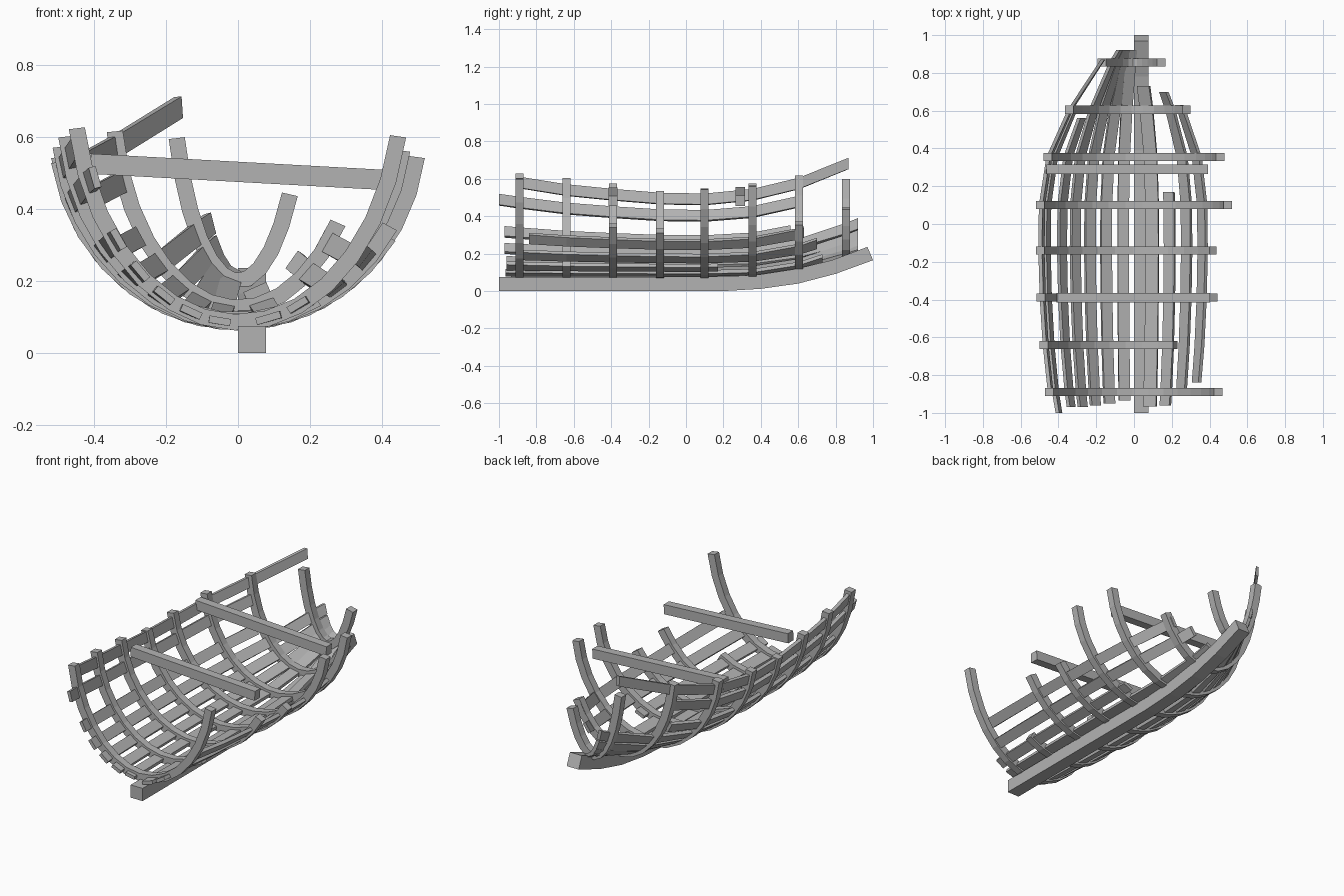
import bpy, bmesh, math
from mathutils import Vector

if "Cube" in bpy.data.objects:
    bpy.data.objects.remove(bpy.data.objects["Cube"])

wood = bpy.data.materials.new("weathered_grey_wood")
wood.diffuse_color = (0.45, 0.45, 0.45, 1)
wood.use_nodes = True
wood.node_tree.nodes["Principled BSDF"].inputs["Base Color"].default_value = wood.diffuse_color

# Hull stations: y, half breadth, height scale, height of the bottom
STATIONS = [(-1.0, .435, .68, .085), (-.89, .455, .653, .085), (-.64, .482, .60, .085),
            (-.39, .498, .567, .085), (-.14, .505, .54, .085), (.1, .502, .534, .085),
            (.355, .462, .56, .09), (.605, .348, .594, .125), (.855, .183, .627, .20),
            (.95, .10, .64, .235)]


def hull(y):
    for a, b in zip(STATIONS, STATIONS[1:]):
        if y <= b[0]:
            f = (y - a[0]) / (b[0] - a[0])
            return [p + (q - p) * f for p, q in zip(a[1:], b[1:])]
    return STATIONS[-1][1:]


def frame(y, deg):
    """Point on the hull, with the tangent around it and the outward normal."""
    w, h, z0 = hull(y)
    t = math.radians(deg)
    point = Vector((w * math.sin(t), y, z0 + h * (1 - math.cos(t))))
    tangent = Vector((w * math.cos(t), 0, h * math.sin(t))).normalized()
    return point, tangent, Vector((tangent.z, 0, -tangent.x))


def loft(name, rings):
    """Closed solid through rings of four corners."""
    bm = bmesh.new()
    rows = [[bm.verts.new(c) for c in r] for r in rings]
    for a, b in zip(rows, rows[1:]):
        for i in range(4):
            j = (i + 1) % 4
            bm.faces.new((a[i], a[j], b[j], b[i]))
    bm.faces.new(rows[0])
    bm.faces.new(rows[-1])
    bmesh.ops.recalc_face_normals(bm, faces=bm.faces)
    mesh = bpy.data.meshes.new(name)
    bm.to_mesh(mesh)
    bm.free()
    mesh.materials.append(wood)
    obj = bpy.data.objects.new(name, mesh)
    bpy.context.collection.objects.link(obj)
    return obj


def corners(c, u, v):
    return [c - u - v, c + u - v, c + u + v, c - u + v]


def rib(name, y, left, right):
    n = max(6, round((left + right) / 11))
    rings = []
    for i in range(n + 1):
        p, t, nrm = frame(y, -left + (left + right) * i / n)
        rings.append(corners(p, nrm * .0225, Vector((0, .0215, 0))))
    loft(name, rings)


def plank(name, deg, y0, y1, width=.06, thick=.02):
    ys = [y0] + [s[0] for s in STATIONS if y0 + .02 < s[0] < y1 - .02] + [y1]
    rings = []
    for y in ys:
        p, t, nrm = frame(y, deg)
        rings.append(corners(p, t * width / 2, nrm * thick / 2))
    loft(name, rings)


# Keel, curving up at the bow: bottom y, z and top y, z
keel = [(-1, 0, -1, .075), (.2, 0, .2, .077), (.4, .012, .39, .088), (.6, .04, .585, .118),
        (.8, .092, .78, .165), (1, .165, .97, .236)]
loft("keel", [[(0, yb, zb), (.078, yb, zb), (.078, yt, zt), (0, yt, zt)]
              for yb, zb, yt, zt in keel])

# Ribs: position, left end angle, right end angle (short ones are broken off)
RIBS = [(-.89, 80, 78), (-.64, 82, 27), (-.39, 82, 58), (-.14, 80, 56),
        (.1, 82, 82), (.355, 82, 81), (.605, 80, 53), (.855, 68.5, 52)]
for i, (y, l, r) in enumerate(RIBS):
    rib(f"rib_{i + 1}", y, l, r)

# Planks: angle around the hull (negative is left), start and end
PLANKS = [(-76, -.87, .87), (-66, -1, .61), (-49, -.97, .56), (-38, -.97, .92),
          (-27.5, -.96, .92), (-17, -.95, .92), (-6.5, -.935, .92),
          (11, -.965, .73), (22, -.96, .17), (33.5, -.88, .70), (46, -.84, .63)]
for i, (d, a, b) in enumerate(PLANKS):
    plank(f"plank_{i + 1}", d, a, b, .07 if d == 11 else .06)

# Two cross beams, sloping down to the right
for i, (y, x0, x1) in enumerate([(-.39, -.41, .40), (.29, -.465, .39)]):
    loft(f"cross_beam_{i + 1}",
         [corners(Vector((x, y, .5035 - .055 * x)), Vector((0, .025, 0)),
                  Vector((.0015, 0, .028))) for x in (x0, x1)])
